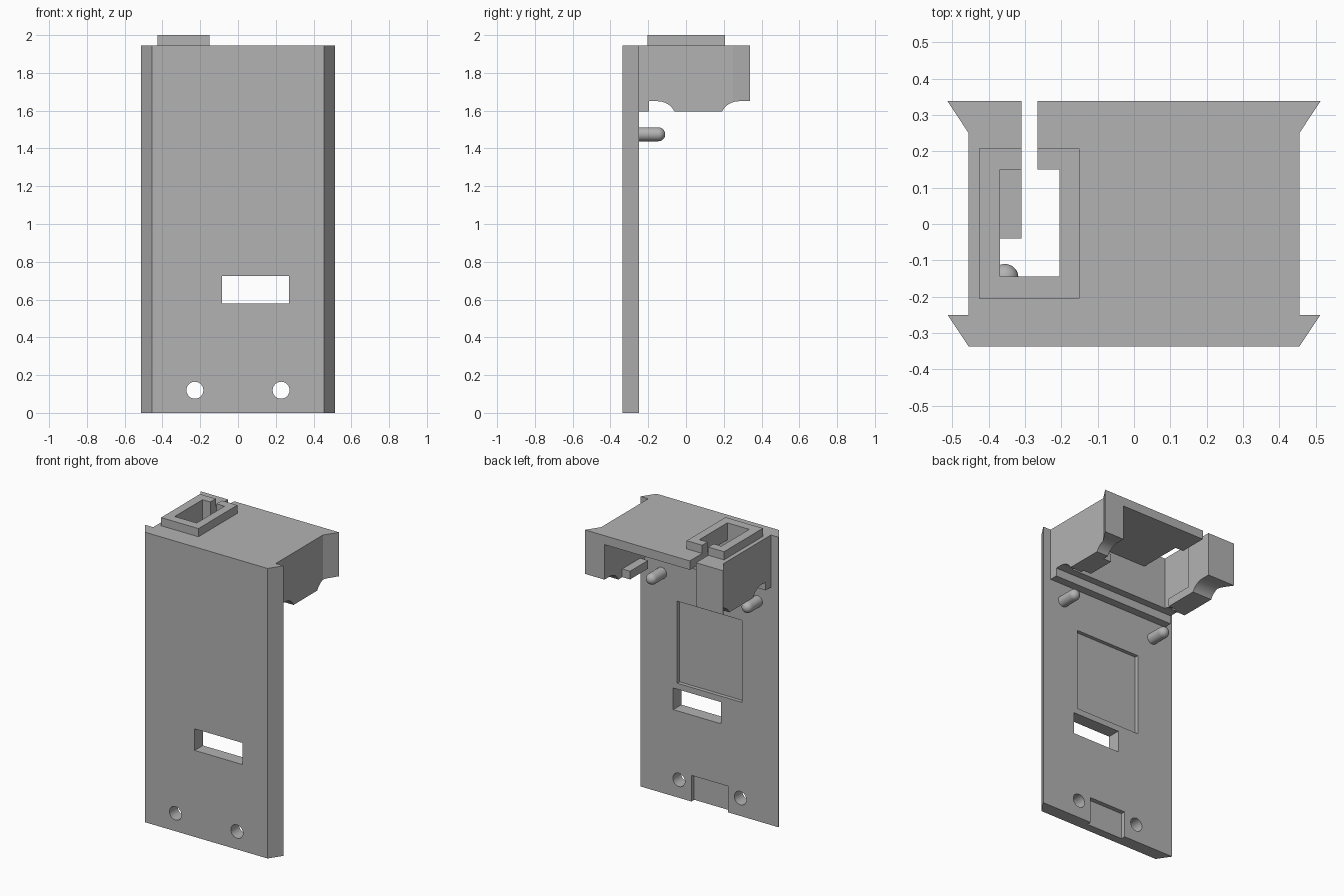
import bpy, bmesh, math
from mathutils import Matrix, Vector

cube = bpy.data.objects.get("Cube")
if cube:
    bpy.data.objects.remove(cube, do_unlink=True)

grey = bpy.data.materials.new("plain_grey")
grey.use_nodes = True
grey.diffuse_color = (0.45, 0.45, 0.45, 1)
grey.node_tree.nodes["Principled BSDF"].inputs["Base Color"].default_value = (0.45, 0.45, 0.45, 1)


def finish(name, bm):
    bmesh.ops.recalc_face_normals(bm, faces=bm.faces)
    mesh = bpy.data.meshes.new(name)
    bm.to_mesh(mesh)
    bm.free()
    mesh.materials.append(grey)
    ob = bpy.data.objects.new(name, mesh)
    bpy.context.collection.objects.link(ob)
    return ob


def prism(name, outline, lo, hi, axis="z"):
    """Extrude a flat outline: xy along z, yz along x, or xz along y."""
    place = {"z": lambda a, b, t: (a, b, t),
             "x": lambda a, b, t: (t, a, b),
             "y": lambda a, b, t: (a, t, b)}[axis]
    bm = bmesh.new()
    face = bm.faces.new([bm.verts.new(place(a, b, lo)) for a, b in outline])
    ext = bmesh.ops.extrude_face_region(bm, geom=[face])
    shift = Vector(place(0, 0, hi - lo))
    bmesh.ops.translate(bm, vec=shift,
                        verts=[v for v in ext["geom"] if isinstance(v, bmesh.types.BMVert)])
    return finish(name, bm)


def box(name, x, y, z):
    return prism(name, [(x[0], y[0]), (x[1], y[0]), (x[1], y[1]), (x[0], y[1])], *z)


def arc(cx, cy, r, start, end, n=12):
    return [(cx + r * math.cos(math.radians(start + (end - start) * i / n)),
             cy + r * math.sin(math.radians(start + (end - start) * i / n))) for i in range(n + 1)]


def cut(ob, *cutters):
    for c in cutters:
        c.hide_render = True
        mod = ob.modifiers.new("cut", "BOOLEAN")
        mod.operation, mod.solver, mod.object = "DIFFERENCE", "EXACT", c
        bpy.context.view_layer.objects.active = ob
        bpy.ops.object.modifier_apply(modifier=mod.name)
        bpy.data.objects.remove(c, do_unlink=True)


def mirrored(half):
    return half + [(-x, y) for x, y in reversed(half)]


FRONT, PLATE_BACK, BACK, TOP = -0.337, -0.25, 0.338, 1.945
SIDE, FLARE, INNER, SLOT = 0.455, 0.513, 0.368, -0.31

# Face plate with bevelled edges, window, screw holes and shallow rear recesses
plate = prism("face_plate", mirrored([(SIDE, FRONT), (FLARE, PLATE_BACK)]), 0, TOP)
cut(plate,
    box("window_cutter", (-0.085, 0.27), (-0.5, 0), (0.58, 0.725)),
    box("panel_cutter", (-0.24, 0.24), (-0.275, 0), (0.765, 1.315)),
    box("notch_cutter", (-0.135, 0.135), (-0.28, 0), (-0.1, 0.175)))
for x in (-0.228, 0.228):
    cut(plate, prism("hole_cutter", arc(x, 0.12, 0.045, 0, 345, 23), -0.5, 0, "y"))

# Housing behind the top of the plate, flared at its back corners
housing = prism("housing", mirrored([(SIDE, PLATE_BACK), (SIDE, 0.25), (FLARE, BACK)]), 1.595, TOP)
cavity = [(-INNER, -0.145), (INNER, -0.145), (INNER, 0.5), (SLOT, 0.5), (SLOT, 0.15), (-INNER, 0.15)]
underside = ([(-0.195, 1.4), (-0.195, 1.65)] + arc(-0.15, 1.55, 0.1, 90, 0) + [(-0.05, 1.4)])
rear_underside = [(0.18, 1.4)] + arc(0.28, 1.55, 0.1, 180, 90) + [(0.5, 1.65), (0.5, 1.4)]
cut(housing,
    prism("cavity_cutter", cavity, 1.4, 1.885),
    prism("front_scoop_cutter", underside, -1, 1, "x"),
    prism("rear_scoop_cutter", rear_underside, -1, 1, "x"))

# Raised collar, with an opening and slot running through the roof
collar = box("collar", (-0.427, -0.15), (-0.205, 0.207), (TOP, 2.0))
opening = [(-INNER, -0.145), (-0.205, -0.145), (-0.205, 0.15), (-0.265, 0.15),
           (-0.265, 0.5), (SLOT, 0.5), (SLOT, 0.15), (-INNER, 0.15)]
for part in (housing, collar):
    cut(part, prism("opening_cutter", opening, 1.8, 2.1))

# Ledges inside the side walls and round-ended locating pins
for side, sign in (("left", 1), ("right", -1)):
    box(side + "_ledge", sorted((sign * 0.31, sign * INNER)), (-0.04, 0.15), (1.595, 1.65))

    r, length = 0.037, 0.14
    bm = bmesh.new()
    profile = [(r, 0)] + arc(0, length - r, r, 0, 90, 8)
    verts = [bm.verts.new((a, b, 0)) for a, b in profile]
    edges = [bm.edges.new(pair) for pair in zip(verts, verts[1:])]
    bmesh.ops.spin(bm, geom=verts + edges, cent=(0, 0, 0), axis=(0, 1, 0),
                   angle=math.tau, steps=24, use_duplicate=False)
    bmesh.ops.remove_doubles(bm, verts=bm.verts, dist=0.0005)
    bmesh.ops.transform(bm, verts=bm.verts,
                        matrix=Matrix.Translation((sign * 0.355, PLATE_BACK, 1.475)))
    pin = finish(side + "_pin", bm)
    for p in pin.data.polygons:
        p.use_smooth = True
